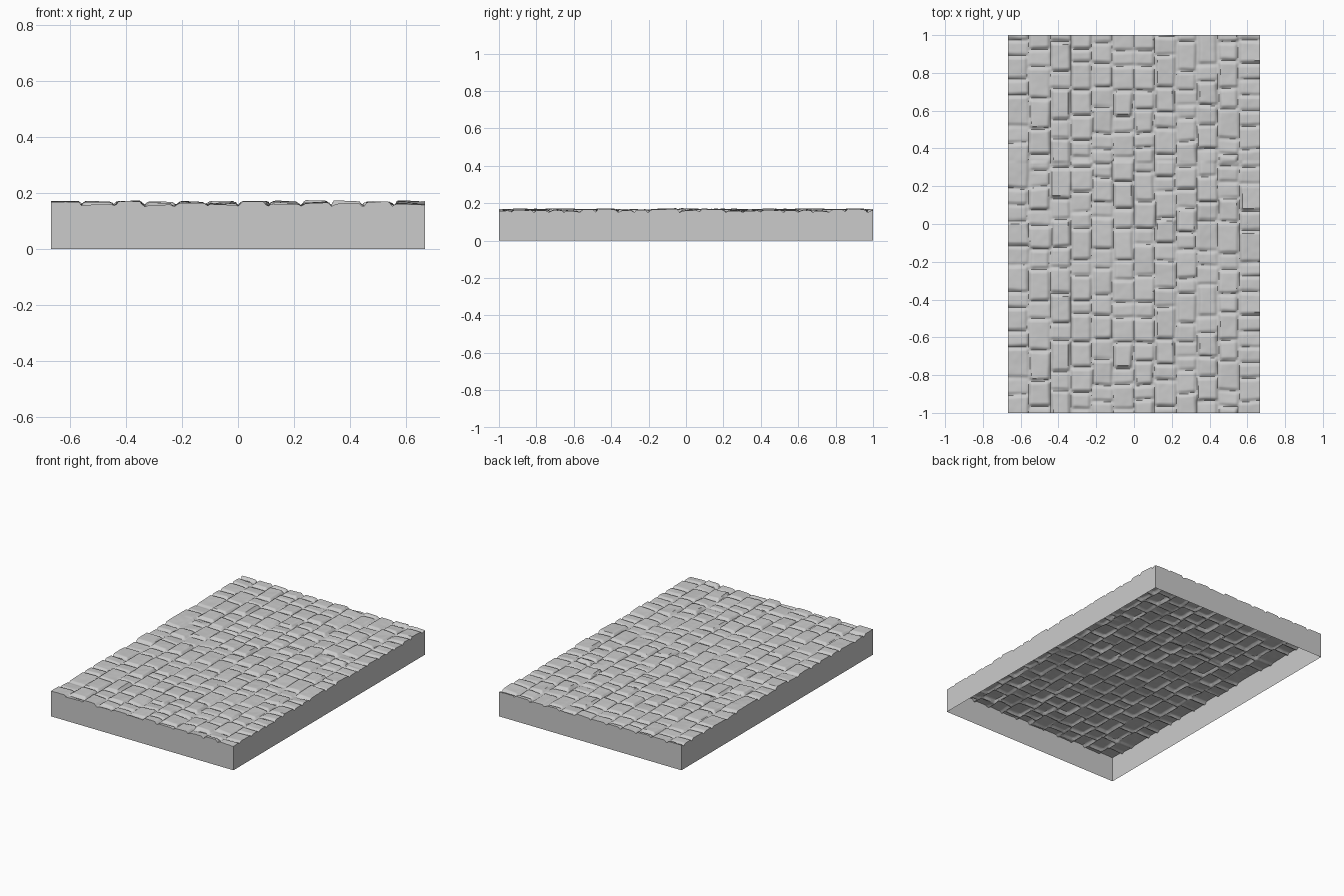
import bpy, bmesh, math, random
from mathutils import Vector, noise

random.seed(7)
HALF_X, HALF_Y = 2 / 3, 1.0
COLUMNS = 12
COL_W = 2 * HALF_X / COLUMNS
TILE = 2 * HALF_X            # the stone pattern repeats once along y
BED = 0.152                  # level of the joints

if "Cube" in bpy.data.objects:
    bpy.data.objects.remove(bpy.data.objects["Cube"])

stone_grey = bpy.data.materials.new("stone_grey")
stone_grey.use_nodes = True
grey = (0.6, 0.6, 0.6, 1)
stone_grey.diffuse_color = grey
bsdf = stone_grey.node_tree.nodes["Principled BSDF"]
bsdf.inputs["Base Color"].default_value = grey
bsdf.inputs["Roughness"].default_value = 0.9


def lay_column(index):
    """Alternate long and short stones along one column."""
    stones, start = [], -random.uniform(0, 0.1)
    long_stone = index % 2 == 0
    while start < TILE + 0.1:
        length = random.uniform(0.12, 0.17) if long_stone else random.uniform(0.07, 0.11)
        stones.append({
            "start": start, "end": start + length,
            "rise": random.uniform(0.010, 0.018) if long_stone else random.uniform(0.006, 0.013),
            "inset": random.uniform(-0.006, 0.004),
            "tilt_x": random.uniform(-0.003, 0.003),
            "tilt_y": random.uniform(-0.003, 0.003),
        })
        start += length
        long_stone = not long_stone if random.random() < 0.85 else long_stone
    return stones


columns = [lay_column(i) for i in range(COLUMNS)]


def ramp(distance, width=0.016):
    t = max(0.0, min(1.0, distance / width))
    return t * t * (3 - 2 * t)


def paving_height(x, y):
    # Position within the repeating pattern, with slightly wavy joints
    v = (y + HALF_Y) % TILE
    sample = Vector((x * 6, v * 6, 0))
    u = x + HALF_X + 0.008 * noise.noise(sample)
    v += 0.008 * noise.noise(sample + Vector((9, 4, 2)))
    best = 0.0
    home = int(u // COL_W)
    for i in range(max(0, home - 1), min(COLUMNS, home + 2)):
        for s in columns[i]:
            if not s["start"] <= v <= s["end"]:
                continue
            left = i * COL_W + s["inset"] if i else -0.02
            right = (i + 1) * COL_W - s["inset"] if i < COLUMNS - 1 else 2 * HALF_X + 0.02
            edge = ramp(min(u - left, right - u)) * ramp(min(v - s["start"], s["end"] - v))
            du = (u - (left + right) / 2) / COL_W * 2
            dv = (v - (s["start"] + s["end"]) / 2) / (s["end"] - s["start"]) * 2
            top = s["rise"] + s["tilt_x"] * du + s["tilt_y"] * dv
            best = max(best, edge * top)
    rough = 0.0025 * noise.noise(sample * 1.5) + 0.001 * noise.noise(sample * 5)
    return BED + best + rough


# Cobbled top surface
bm = bmesh.new()
bmesh.ops.create_grid(bm, x_segments=160, y_segments=240, size=1)
for v in bm.verts:
    v.co.x *= HALF_X
    v.co.y *= HALF_Y
    v.co.z = paving_height(v.co.x, min(v.co.y, HALF_Y - 1e-4))

# Side walls, open underneath
rim = [e for e in bm.edges if e.is_boundary]
skirt = bmesh.ops.extrude_edge_only(bm, edges=rim)["geom"]
for v in skirt:
    if isinstance(v, bmesh.types.BMVert):
        v.co.z = 0
bmesh.ops.recalc_face_normals(bm, faces=bm.faces)
if sum(f.normal.z for f in bm.faces) < 0:
    bmesh.ops.reverse_faces(bm, faces=bm.faces)

mesh = bpy.data.meshes.new("cobbled_paving")
bm.to_mesh(mesh)
bm.free()
mesh.materials.append(stone_grey)
paving = bpy.data.objects.new("cobbled_paving", mesh)
bpy.context.collection.objects.link(paving)

# Smooth stones with crisp slab edges
bpy.ops.object.select_all(action="DESELECT")
paving.select_set(True)
bpy.context.view_layer.objects.active = paving
bpy.ops.object.shade_smooth_by_angle(angle=math.radians(50))
